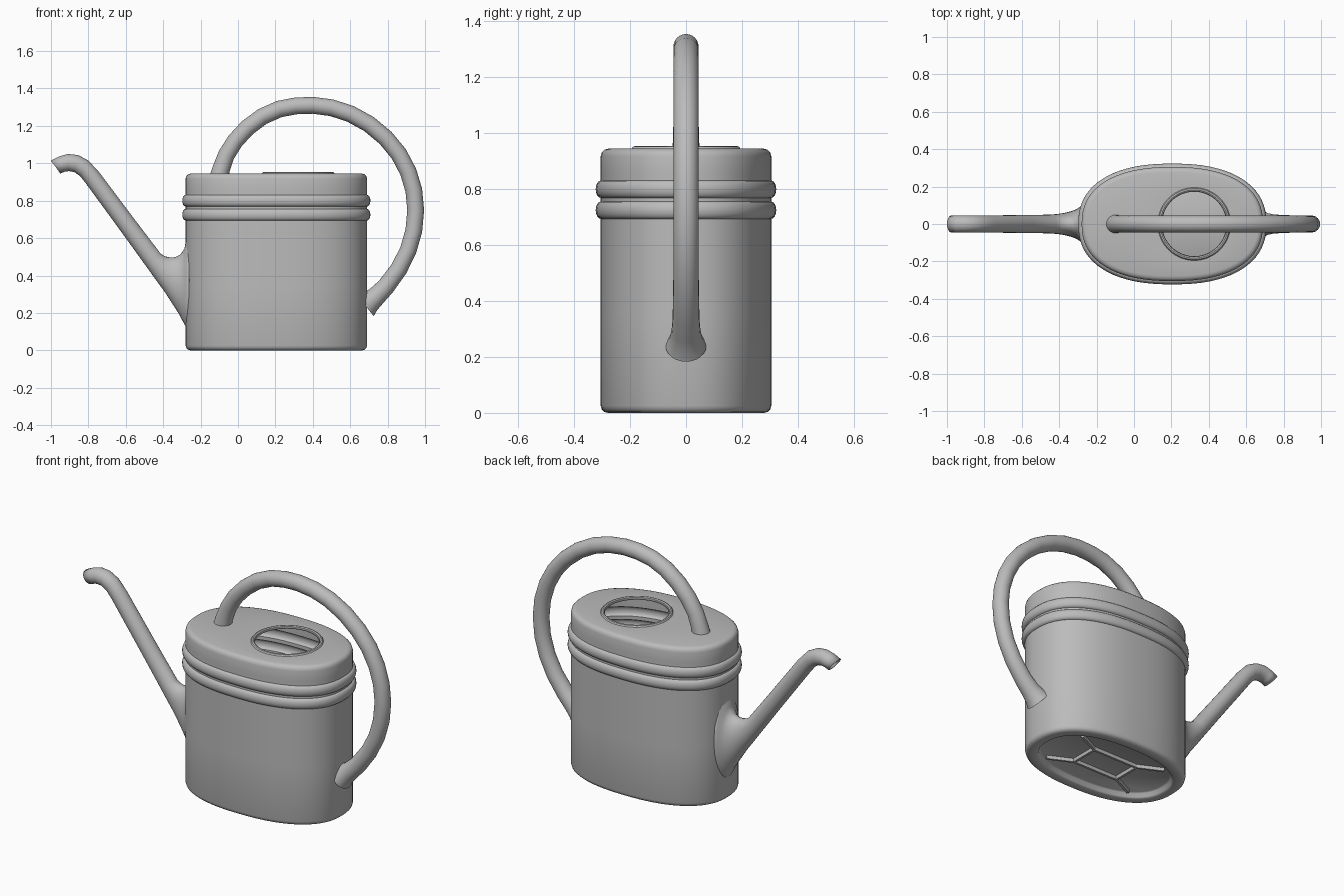
import bpy, bmesh, math
from mathutils import Vector

if "Cube" in bpy.data.objects:
    bpy.data.objects.remove(bpy.data.objects["Cube"])

grey = bpy.data.materials.new("plain grey")
grey.diffuse_color = (0.5, 0.5, 0.5, 1)
grey.use_nodes = True
grey.node_tree.nodes["Principled BSDF"].inputs["Base Color"].default_value = grey.diffuse_color


def finish(name, bm, thickness=0.0):
    me = bpy.data.meshes.new(name)
    bm.to_mesh(me)
    bm.free()
    me.materials.append(grey)
    ob = bpy.data.objects.new(name, me)
    bpy.context.collection.objects.link(ob)
    bpy.ops.object.select_all(action='DESELECT')
    ob.select_set(True)
    bpy.context.view_layer.objects.active = ob
    bpy.ops.object.shade_smooth_by_angle(angle=math.radians(40))
    if thickness:
        s = ob.modifiers.new("wall", 'SOLIDIFY')
        s.thickness = thickness
        s.offset = -1
    return ob


def loft(name, rings, thickness=0.0, cap_start=False):
    bm = bmesh.new()
    vs = [[bm.verts.new(p) for p in r] for r in rings]
    n = len(rings[0])
    for a, b in zip(vs, vs[1:]):
        for i in range(n):
            j = (i + 1) % n
            bm.faces.new((a[i], a[j], b[j], b[i]))
    if cap_start:
        bm.faces.new(list(reversed(vs[0])))
    return finish(name, bm, thickness)


# body: oval rings from the recessed floor up to the round filling hole
CX, A, B, N = 0.205, 0.485, 0.305, 72


def oval(z, inset, e=2 / 2.35):
    pts = []
    for i in range(N):
        t = 2 * math.pi * i / N
        c, s = math.cos(t), math.sin(t)
        pts.append((CX + (A - inset) * math.copysign(abs(c) ** e, c),
                    (B - inset) * math.copysign(abs(s) ** e, s), z))
    return pts


def hole(z, r):
    return [(0.322 + r * math.cos(2 * math.pi * i / N),
             r * math.sin(2 * math.pi * i / N), z) for i in range(N)]


profile = [(0.03, 0.085), (0.025, 0.077), (0.006, 0.07), (0, 0.062), (0, 0.025),
           (0.004, 0.012), (0.012, 0.004), (0.025, 0), (0.35, 0), (0.68, 0)]
for zc in (0.725, 0.80):  # two raised bands
    for k in range(9):
        t = math.pi * k / 8
        profile.append((zc - 0.031 * math.cos(t), -0.018 * math.sin(t)))
profile += [(0.86, 0), (0.918, 0), (0.932, 0.004), (0.941, 0.013), (0.945, 0.027)]
rings = [oval(z, d) for z, d in profile]
rings += [hole(0.945, 0.195), hole(0.952, 0.19), hole(0.954, 0.182),
          hole(0.95, 0.175), hole(0.938, 0.172)]
loft("body", rings, 0.007, cap_start=True)


# strengthening ribs under the floor
def bar(bm, p, q, w=0.011, z0=0.012, z1=0.032):
    p, q = Vector(p), Vector(q)
    d = (q - p).normalized()
    s = Vector((-d.y, d.x)) * w
    lo = [bm.verts.new((v.x + CX, v.y, z0)) for v in (p + s * .6, p - s * .6, q - s * .6, q + s * .6)]
    hi = [bm.verts.new((v.x + CX, v.y, z1)) for v in (p + s, p - s, q - s, q + s)]
    bm.faces.new(lo)
    bm.faces.new(hi[::-1])
    for i in range(4):
        j = (i + 1) % 4
        bm.faces.new((lo[j], lo[i], hi[i], hi[j]))


bm = bmesh.new()
corners = [(0.15, 0.085), (-0.15, 0.085), (-0.15, -0.085), (0.15, -0.085)]
for i, c in enumerate(corners):
    bar(bm, c, corners[(i + 1) % 4])
    bar(bm, c, (c[0] * 1.93, c[1] * 1.8))
bmesh.ops.recalc_face_normals(bm, faces=bm.faces)
finish("floor_ribs", bm)


# elliptical ring between a low and a high point in the xz plane
def ring(lo, hi, w, n=24):
    c = [(lo[k] + hi[k]) / 2 for k in (0, 1)]
    u = [(hi[k] - lo[k]) / 2 for k in (0, 1)]
    return [(c[0] + u[0] * math.cos(t), -w * math.sin(t), c[1] + u[1] * math.cos(t))
            for t in (2 * math.pi * i / n for i in range(n))]


# spout with bent tip and flared, webbed root
spout = [((-.95, .945), (-1.0, 1.015), .046), ((-.928, .955), (-.955, 1.037), .046),
         ((-.905, .958), (-.91, 1.05), .046), ((-.875, .953), (-.855, 1.044), .046),
         ((-.845, .932), (-.80, 1.015), .046), ((-.815, .895), (-.742, .952), .046),
         ((-.62, .628), (-.543, .687), .048), ((-.49, .448), (-.412, .515), .05),
         ((-.44, .378), (-.388, .502), .053), ((-.39, .31), (-.365, .497), .058),
         ((-.345, .24), (-.335, .498), .067), ((-.313, .19), (-.308, .512), .078),
         ((-.29, .145), (-.286, .545), .092), ((-.275, .12), (-.275, .61), .105),
         ((-.262, .11), (-.262, .64), .112)]
loft("spout", [ring(*s) for s in spout], 0.007)

# hoop handle from the top of the can round to the back wall
path = [(-.1, .93, .05), (-.09, .97, .047), (-.062, 1.045, .045), (-.015, 1.12, .045),
        (.05, 1.19, .045), (.13, 1.25, .045), (.22, 1.29, .045), (.31, 1.307, .045),
        (.40, 1.31, .045), (.50, 1.297, .045), (.60, 1.265, .045), (.70, 1.21, .045),
        (.79, 1.135, .045), (.86, 1.05, .045), (.91, .955, .045), (.94, .855, .045),
        (.95, .75, .045), (.94, .64, .045), (.91, .535, .045), (.86, .435, .046),
        (.79, .34, .048), (.74, .29, .052), (.705, .26, .06), (.68, .24, .073)]
rings = []
for i, (x, z, r) in enumerate(path):
    a, b = path[max(i - 1, 0)], path[min(i + 1, len(path) - 1)]
    d = Vector((b[0] - a[0], b[1] - a[1])).normalized()
    rings.append(ring((x + d.y * r, z - d.x * r), (x - d.y * r, z + d.x * r), r))
loft("handle", rings)
